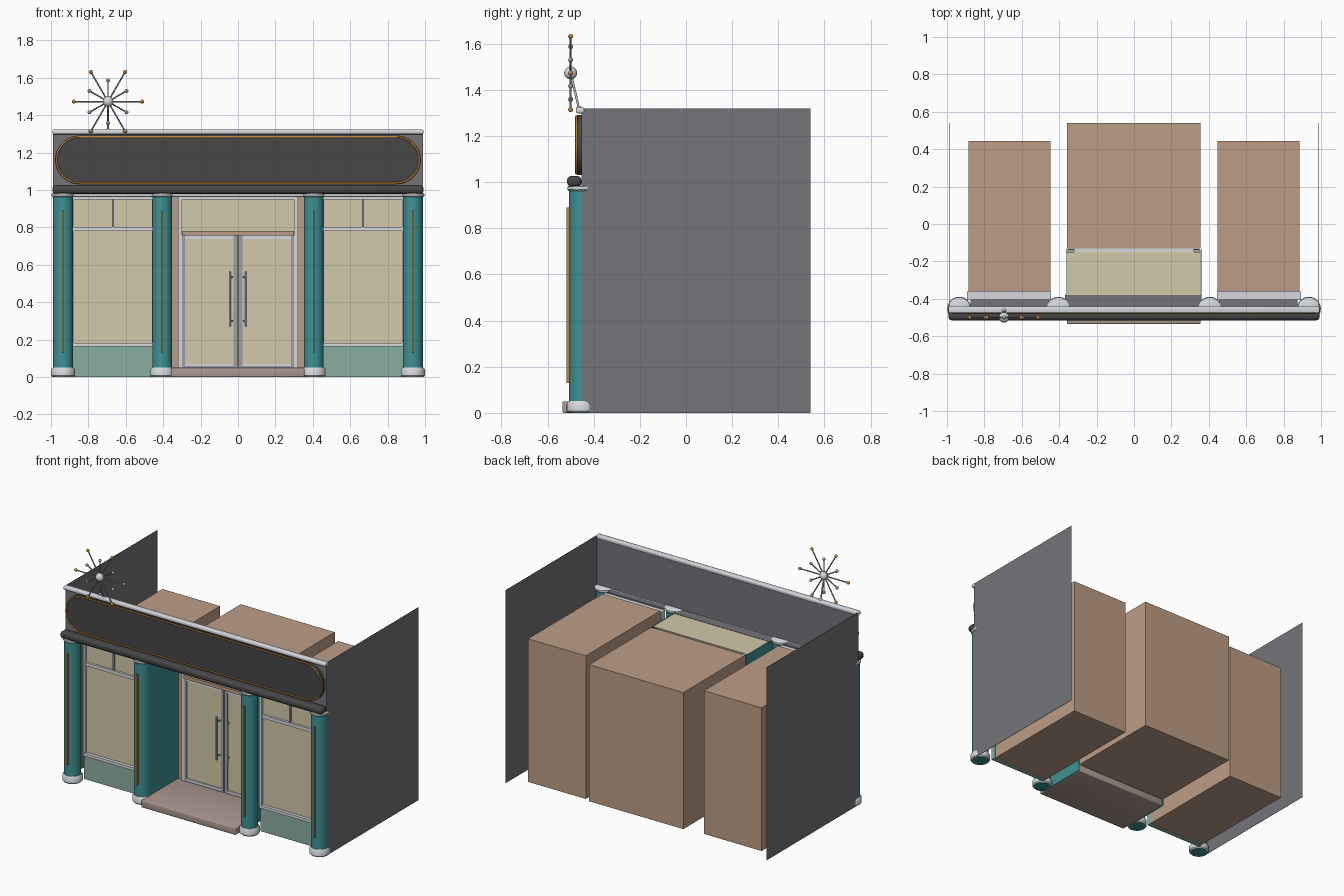
import bpy, bmesh, math
from mathutils import Vector

if "Cube" in bpy.data.objects:
    bpy.data.objects.remove(bpy.data.objects["Cube"])


def colour(name, r, g, b):
    m = bpy.data.materials.new(name)
    m.diffuse_color = [(c / 255 / 12.92 if c < 11 else ((c / 255 + 0.055) / 1.055) ** 2.4)
                       for c in (r, g, b)] + [1]
    m.use_nodes = True
    m.node_tree.nodes["Principled BSDF"].inputs["Base Color"].default_value = m.diffuse_color
    return m


TEAL = colour("teal", 62, 146, 148)
WALL = colour("wall_grey", 117, 117, 122)
DARK = colour("charcoal", 70, 70, 71)
GOLD = colour("gold", 196, 138, 58)
LIGHT = colour("light_trim", 214, 217, 221)
CREAM = colour("cream", 210, 200, 170)
BROWN = colour("tan_brown", 188, 158, 134)
STEP = colour("step_stone", 172, 152, 143)
SAGE = colour("sage_green", 139, 174, 160)
METAL = colour("metal", 156, 159, 165)


def finish(name, bm, mat, smooth=False):
    bmesh.ops.recalc_face_normals(bm, faces=bm.faces)
    me = bpy.data.meshes.new(name)
    bm.to_mesh(me)
    bm.free()
    me.materials.append(mat)
    ob = bpy.data.objects.new(name, me)
    bpy.context.collection.objects.link(ob)
    if smooth:
        bpy.ops.object.select_all(action='DESELECT')
        ob.select_set(True)
        bpy.context.view_layer.objects.active = ob
        bpy.ops.object.shade_smooth_by_angle(angle=math.radians(40))
    return ob


def box(name, x0, x1, y0, y1, z0, z1, mat, bevel=0):
    bm = bmesh.new()
    bmesh.ops.create_cube(bm, size=1)
    for v in bm.verts:
        v.co = ((x0 + x1) / 2 + v.co.x * (x1 - x0), (y0 + y1) / 2 + v.co.y * (y1 - y0),
                (z0 + z1) / 2 + v.co.z * (z1 - z0))
    if bevel:
        bmesh.ops.bevel(bm, geom=bm.edges[:], offset=bevel, segments=3, profile=0.5, affect='EDGES')
    return finish(name, bm, mat, bool(bevel))


def lathe(name, x, y, profile, mat, n=32):
    # closed solid of revolution from (radius, height) pairs
    bm = bmesh.new()
    rings = [[bm.verts.new((x + r * math.cos(2 * math.pi * i / n), y + r * math.sin(2 * math.pi * i / n), z))
              for i in range(n)] for r, z in profile]
    for a, b in zip(rings, rings[1:]):
        for i in range(n):
            j = (i + 1) % n
            bm.faces.new((a[i], a[j], b[j], b[i]))
    bm.faces.new(rings[0])
    bm.faces.new(rings[-1])
    return finish(name, bm, mat, True)


def rod(name, a, b, r, mat, n=10):
    a, b = Vector(a), Vector(b)
    bm = bmesh.new()
    bmesh.ops.create_cone(bm, cap_ends=True, segments=n, radius1=r, radius2=r, depth=(b - a).length)
    q = (b - a).to_track_quat('Z', 'Y')
    for v in bm.verts:
        v.co = q @ v.co + (a + b) / 2
    return finish(name, bm, mat, True)


def ball(name, c, r, mat):
    bm = bmesh.new()
    bmesh.ops.create_uvsphere(bm, u_segments=16, v_segments=10, radius=r)
    bmesh.ops.translate(bm, verts=bm.verts, vec=c)
    return finish(name, bm, mat, True)


def stadium(half_w, half_h, y, zc, n=24):
    pts = []
    for side in (1, -1):
        for i in range(n + 1):
            t = -math.pi / 2 + math.pi * i / n
            pts.append((side * (half_w - half_h + half_h * math.cos(t)), y, zc + side * half_h * math.sin(t)))
    return pts


# Side walls, fascia and soffit
for s, side in ((-1, "left"), (1, "right")):
    box(side + "_side_wall", s * 0.988 - 0.001, s * 0.988 + 0.001, -0.45, 0.54, 0, 1.32, WALL)
box("fascia", -0.988, 0.988, -0.452, -0.448, 0.975, 1.32, WALL)
box("entry_soffit", -0.37, 0.36, -0.45, -0.38, 0.968, 0.98, WALL)
box("cornice", -0.992, 0.992, -0.477, -0.44, 1.298, 1.323, LIGHT, 0.008)
box("canopy_band", -0.992, 0.992, -0.515, -0.453, 0.98, 1.027, DARK, 0.018)
box("canopy_trim", -0.992, 0.992, -0.478, -0.44, 0.964, 0.98, LIGHT, 0.004)

# Sign panel with rounded ends and gold outline
bm = bmesh.new()
panel = bm.faces.new([bm.verts.new(p) for p in stadium(0.978, 0.13, -0.471, 1.161)])
ext = bmesh.ops.extrude_face_region(bm, geom=[panel])
bmesh.ops.translate(bm, verts=[g for g in ext["geom"] if isinstance(g, bmesh.types.BMVert)], vec=(0, 0.018, 0))
finish("sign_panel", bm, DARK, True)

cu = bpy.data.curves.new("sign_outline", 'CURVE')
cu.dimensions = '3D'
cu.bevel_depth = 0.005
cu.bevel_resolution = 2
pts = stadium(0.97, 0.124, -0.475, 1.161)
sp = cu.splines.new('POLY')
sp.points.add(len(pts) - 1)
for p, c in zip(sp.points, pts):
    p.co = (*c, 1)
sp.use_cyclic_u = True
cu.materials.append(GOLD)
bpy.context.collection.objects.link(bpy.data.objects.new("sign_outline", cu))

# Columns with base, cap and gold strip
for x in (-0.935, -0.405, 0.405, 0.935):
    lathe("column", x, -0.453, [(0.053, 0), (0.053, 0.97)], TEAL)
    lathe("column_base", x, -0.453, [(0.058, 0.001), (0.064, 0.008), (0.064, 0.04), (0.056, 0.052)], LIGHT)
    lathe("column_cap", x, -0.453, [(0.055, 0.962), (0.061, 0.968), (0.061, 0.98), (0.055, 0.984)], LIGHT)
    box("column_strip", x - 0.005, x + 0.005, -0.517, -0.5, 0.13, 0.89, GOLD)

# Shop windows on both sides, with the room volume behind
for s in (-1, 1):
    def side_box(name, a, b, *rest):
        return box(name, min(s * a, s * b), max(s * a, s * b), *rest)
    side_box("window_room", 0.447, 0.884, -0.36, 0.445, 0, 0.98, BROWN)
    side_box("window_bulkhead", 0.447, 0.888, -0.395, -0.361, 0, 0.165, SAGE)
    side_box("window_glass", 0.447, 0.888, -0.385, -0.375, 0.165, 0.965, CREAM)
    side_box("window_sill", 0.447, 0.888, -0.407, -0.361, 0.163, 0.182, LIGHT)
    side_box("window_head", 0.447, 0.888, -0.405, -0.361, 0.95, 0.968, LIGHT)
    side_box("window_transom_bar", 0.447, 0.888, -0.4, -0.361, 0.78, 0.802, LIGHT)
    side_box("window_mullion", 0.663, 0.673, -0.395, -0.361, 0.802, 0.95, METAL)
    side_box("window_jamb_inner", 0.443, 0.46, -0.405, -0.361, 0.163, 0.968, LIGHT)
    side_box("window_jamb_outer", 0.876, 0.892, -0.405, -0.361, 0.163, 0.968, LIGHT)
    side_box("window_soffit", 0.455, 0.875, -0.45, -0.405, 0.968, 0.978, WALL)

# Recessed entry: step, room, side walls and ceiling
box("entry_step", -0.358, 0.355, -0.535, -0.135, 0, 0.05, STEP, 0.006)
box("entry_room", -0.358, 0.355, -0.13, 0.54, 0.045, 0.98, BROWN)
box("entry_ceiling", -0.358, 0.355, -0.38, -0.15, 0.972, 0.978, CREAM)
for s in (-1, 1):
    box("entry_side_wall", s * 0.36 - 0.002, s * 0.36 + 0.002, -0.44, -0.13, 0.0, 0.978, TEAL)

# Double door with frame, header and transom light
box("transom_glass", -0.3, 0.3, -0.142, -0.136, 0.775, 0.955, CREAM)
box("door_head", -0.32, 0.32, -0.152, -0.131, 0.95, 0.972, LIGHT)
box("door_header", -0.298, 0.298, -0.165, -0.132, 0.757, 0.78, BROWN)
box("threshold", -0.3, 0.3, -0.15, -0.132, 0.045, 0.058, METAL)
for s in (-1, 1):
    def leaf(name, a, b, *rest):
        return box(name, min(s * a, s * b), max(s * a, s * b), *rest)
    leaf("door_jamb", 0.3, 0.32, -0.152, -0.131, 0.05, 0.972, LIGHT)
    leaf("door_glass", 0.008, 0.298, -0.144, -0.138, 0.05, 0.757, CREAM)
    leaf("door_outer_stile", 0.284, 0.3, -0.15, -0.133, 0.05, 0.757, METAL)
    leaf("door_inner_stile", 0.003, 0.024, -0.15, -0.133, 0.05, 0.757, METAL)
    leaf("door_top_rail", 0.024, 0.284, -0.15, -0.133, 0.738, 0.757, LIGHT)
    leaf("door_bottom_rail", 0.024, 0.284, -0.15, -0.133, 0.055, 0.07, LIGHT)
    rod("door_handle", (s * 0.043, -0.172, 0.27), (s * 0.043, -0.172, 0.565), 0.006, METAL)
    for z in (0.3, 0.535):
        rod("handle_post", (s * 0.043, -0.172, z), (s * 0.03, -0.143, z), 0.004, METAL)

# Starburst ornament on a bracket
hub = Vector((-0.695, -0.5, 1.473))
ball("starburst_hub", hub, 0.028, LIGHT)
for i in range(12):
    a = math.radians(30 * i)
    is_long = i % 2 == 0
    tip = hub + Vector((math.cos(a), 0, math.sin(a))) * (0.183 if is_long else 0.114)
    rod("starburst_spoke", hub, tip, 0.004, METAL)
    ball("starburst_tip", tip, 0.0105, GOLD if is_long else METAL)
rod("starburst_bracket", hub, (-0.695, -0.463, 1.315), 0.005, LIGHT)
ball("bracket_foot", (-0.695, -0.463, 1.316), 0.014, LIGHT)
